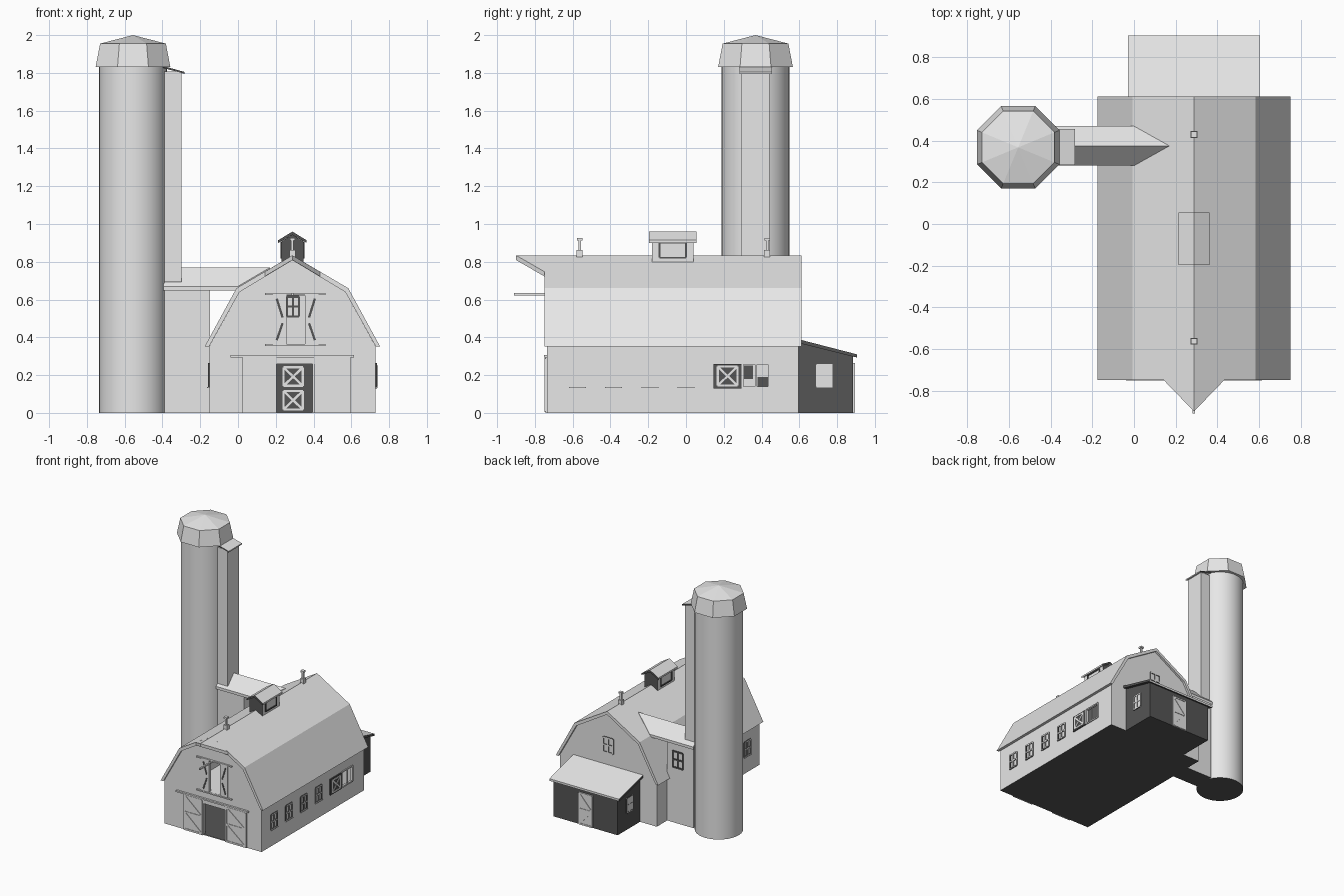
import bpy
import bmesh
import math
from mathutils import Matrix, Vector

old = bpy.data.objects.get("Cube")
if old:
    bpy.data.objects.remove(old, do_unlink=True)

def make_material(name, value):
    mat = bpy.data.materials.new(name)
    mat.diffuse_color = (value, value, value, 1)
    mat.use_nodes = True
    mat.node_tree.nodes["Principled BSDF"].inputs["Base Color"].default_value = mat.diffuse_color
    return mat

LIGHT = make_material("light grey", 0.8)
DARK = make_material("dark grey", 0.09)
CENTRE = 0.288
SILO = Vector((-0.556, 0.368, 0))

def finish(name, bm, mat=LIGHT):
    bmesh.ops.recalc_face_normals(bm, faces=bm.faces)
    mesh = bpy.data.meshes.new(name)
    bm.to_mesh(mesh)
    bm.free()
    mesh.materials.append(mat)
    obj = bpy.data.objects.new(name, mesh)
    bpy.context.collection.objects.link(obj)
    return obj

def darken(obj, rule):
    """Give the dark material to the faces that meet the rule."""
    obj.data.materials.append(DARK)
    for face in obj.data.polygons:
        face.material_index = int(rule(face))

def faces_down(face):
    return face.normal.z < -0.9

def faces_along_y(face):
    return abs(face.normal.y) > 0.9

def add_prism(bm, bottom, top):
    a = [bm.verts.new(p) for p in bottom]
    b = [bm.verts.new(p) for p in top]
    bm.faces.new(a)
    bm.faces.new(b)
    for i in range(len(a)):
        bm.faces.new((a[i - 1], a[i], b[i], b[i - 1]))

def along_y(name, profile, y0, y1, mat=LIGHT):
    bm = bmesh.new()
    add_prism(bm, [(x, y0, z) for x, z in profile], [(x, y1, z) for x, z in profile])
    return finish(name, bm, mat)

def along_x(name, profile, x0, x1, mat=LIGHT):
    bm = bmesh.new()
    add_prism(bm, [(x0, y, z) for y, z in profile], [(x1, y, z) for y, z in profile])
    return finish(name, bm, mat)

def box(name, x0, x1, y0, y1, z0, z1):
    return along_y(name, [(x0, z0), (x1, z0), (x1, z1), (x0, z1)], y0, y1)

def plane(u, normal, origin):
    """Wall frame: first axis runs along the wall, second up, third outward."""
    m = Matrix((u, (0, 0, 1), normal)).transposed().to_4x4()
    m.translation = origin
    return m

def bars(name, wall, lines, width=0.012, depth=0.007, mat=LIGHT):
    bm = bmesh.new()
    for p, q in lines:
        p, q = Vector(p), Vector(q)
        side = (q - p).orthogonal().normalized() * width / 2
        loop = [v.to_3d() for v in (p + side, q + side, q - side, p - side)]
        add_prism(bm, [wall @ v for v in loop], [wall @ (v + Vector((0, 0, depth))) for v in loop])
    return finish(name, bm, mat)

def plate(name, wall, u0, u1, v0, v1, depth=0.004, mat=LIGHT):
    v = (v0 + v1) / 2
    return bars(name, wall, [((u0, v), (u1, v))], v1 - v0, depth, mat)

def frame(u0, u1, v0, v1):
    return [((u0, v0), (u1, v0)), ((u0, v1), (u1, v1)), ((u0, v0), (u0, v1)), ((u1, v0), (u1, v1))]

def crossed(u0, u1, v0, v1):
    return frame(u0, u1, v0, v1) + [((u0, v0), (u1, v1)), ((u0, v1), (u1, v0))]

def window(name, wall, u, v, w=0.08, h=0.12, mat=LIGHT):
    """Sash bars with dark reveals."""
    lines = frame(u - w / 2, u + w / 2, v - h / 2, v + h / 2)
    lines += [((u, v - h / 2), (u, v + h / 2)), ((u - w / 2, v), (u + w / 2, v))]
    normal = wall.col[2].to_3d()
    darken(bars(name, wall, lines, mat=mat), lambda f: abs(f.normal.dot(normal)) < 0.5)

FRONT = plane((1, 0, 0), (0, -1, 0), (CENTRE, -0.735, 0))
BACK = plane((1, 0, 0), (0, 1, 0), (CENTRE, 0.595, 0))
RIGHT = plane((0, 1, 0), (1, 0, 0), (CENTRE + 0.44, 0, 0))
LEFT = plane((0, 1, 0), (-1, 0, 0), (CENTRE - 0.44, 0, 0))

# Barn body and gambrel roof
def gambrel(half):
    return [(CENTRE - x, z) for x, z in half] + [(CENTRE + x, z) for x, z in reversed(half[:-1])]

outer = gambrel([(0.464, 0.352), (0.296, 0.66), (0, 0.834)])
inner = gambrel([(0.441, 0.352), (0.28, 0.64), (0, 0.808)])
barn = along_y("barn_walls", gambrel([(0.44, 0), (0.44, 0.353), (0.28, 0.64), (0, 0.808)]),
               -0.735, 0.595)
along_y("barn_roof", outer + inner[::-1], -0.75, 0.612)

# Hollow out the two floors, the main door, the loft door and the stall opening
for room in ((-0.132, 0.708, -0.715, 0.575, 0.005, 0.34), (0.205, 0.395, -0.8, -0.7, 0.006, 0.26),
             (0.04, 0.536, -0.715, 0.4, 0.362, 0.632), (0.254, 0.354, -0.8, -0.7, 0.366, 0.622),
             (0.69, 0.8, 0.3, 0.44, 0.135, 0.26)):
    cutter = box("room_cutter", *room)
    cutter.hide_render = True
    cut = barn.modifiers.new("room", 'BOOLEAN')
    cut.operation, cut.solver, cut.object = 'DIFFERENCE', 'EXACT', cutter
    bpy.context.view_layer.objects.active = barn
    bpy.ops.object.modifier_apply(modifier=cut.name)
    bpy.data.objects.remove(cutter, do_unlink=True)
barn.data.materials.clear()
barn.data.materials.append(LIGHT)
darken(barn, lambda f: abs(f.normal.z) > 0.9 and f.center.z < 0.01)

# Pointed hay hood at the front of the ridge
bm = bmesh.new()
for s in (-1, 1):
    top = [Vector((CENTRE + s * 0.145, -0.75, 0.748)), Vector((CENTRE, -0.75, 0.834)),
           Vector((CENTRE, -0.9, 0.834))]
    add_prism(bm, [v - Vector((0, 0, 0.025)) for v in top], top)
finish("hay_hood", bm)
box("hoist_beam", CENTRE - 0.006, CENTRE + 0.006, -0.91, -0.73, 0.622, 0.635)

# Inner door and loft window on the far inside walls
INSIDE = plane((1, 0, 0), (0, -1, 0), (CENTRE, 0.575, 0))
plate("inner_door", INSIDE, -0.12, 0.14, 0.006, 0.275, mat=DARK)
for i, z in enumerate((0.018, 0.143)):
    bars(f"inner_door_brace_{i}", INSIDE, crossed(-0.047, 0.055, z, z + 0.098))
window("inner_loft_window", plane((1, 0, 0), (0, -1, 0), (CENTRE, 0.4, 0)),
       0.003, 0.563, 0.065, 0.105, DARK)

# Sliding doors on a rail
plate("door_header", FRONT, -0.085, 0.13, 0.26, 0.295, 0.006)
bars("door_rail", FRONT, [((-0.327, 0.3), (0.327, 0.3))], 0.012, 0.016)
for side, u0, u1 in (("right", -0.263, -0.085), ("left", 0.115, 0.307)):
    plate(f"sliding_door_{side}", FRONT, u0, u1, 0, 0.294, 0.009)
    a, b = u0 + 0.01, u1 - 0.01
    zigzag = [((a, 0.285), (b, 0.15)), ((a, 0.15), (b, 0.01)), ((a, 0.15), (b, 0.15))]
    bars(f"sliding_door_trim_{side}", FRONT, frame(a, b, 0.01, 0.285) + zigzag, 0.012, 0.013)

# Loft shutters and ledges
for s, side in ((-1, "right"), (1, "left")):
    mid = 0.018
    plate(f"loft_shutter_{side}", FRONT, mid + s * 0.12, mid + s * 0.05, 0.365, 0.625, 0.007)
    a, b = mid + s * 0.101, mid + s * 0.07
    bars(f"loft_shutter_brace_{side}", FRONT,
         [((a, 0.605), (b, 0.505)), ((b, 0.475), (a, 0.385))], 0.012, 0.01, DARK)
for name, z in (("loft_sill", 0.36), ("loft_rail", 0.63)):
    bars(name, FRONT, [((-0.145, z), (0.175, z))], 0.01, 0.012)

# Side windows on both long walls
for side, wall in (("left", RIGHT), ("right", LEFT)):
    for i in range(4):
        u = -0.575 + i * 0.192
        window(f"{side}_window_{i}", wall, u, 0.197)
        bars(f"{side}_window_sill_{i}", wall, [((u - 0.045, 0.135), (u + 0.045, 0.135))], 0.006, 0.011)
window("back_window", BACK, 0, 0.55, 0.09, 0.12)

# Sliding stall door, stall opening and the stalls seen through it
plate("stall_door", RIGHT, 0.145, 0.295, 0.13, 0.26, 0.009, DARK)
bars("stall_door_brace", RIGHT, crossed(0.168, 0.272, 0.145, 0.245), 0.011, 0.012)
bars("stall_frame", RIGHT, frame(0.3, 0.44, 0.135, 0.26) + [((0.37, 0.135), (0.37, 0.26))], 0.01)
STALLS = plane((0, 1, 0), (1, 0, 0), (-0.132, 0, 0))
plate("stall_rack", STALLS, 0.308, 0.355, 0.18, 0.25, mat=DARK)
plate("stall_trough", STALLS, 0.378, 0.435, 0.14, 0.19, mat=DARK)

# Lean-to shed at the back
along_x("shed_walls", [(0.59, 0), (0.885, 0), (0.885, 0.298), (0.59, 0.375)], 0, 0.58, DARK)
roof = along_x("shed_roof", [(0.595, 0.37), (0.905, 0.293), (0.905, 0.31), (0.595, 0.39)], -0.028, 0.605)
darken(roof, lambda f: abs(f.normal.x) > 0.9 or f.normal.z < -0.5)
SHED_BACK = plane((1, 0, 0), (0, 1, 0), (CENTRE, 0.885, 0))
plate("shed_door", SHED_BACK, -0.065, 0.065, 0, 0.265, 0.006)
bars("shed_door_trim", SHED_BACK, frame(-0.058, 0.058, 0.008, 0.258)
     + [((-0.058, 0.13), (0.058, z)) for z in (0.008, 0.13, 0.258)], 0.012, 0.01)
for side, x, s in (("left", 0.58, 1), ("right", 0, -1)):
    wall = plane((0, 1, 0), (s, 0, 0), (x, 0, 0))
    plate(f"shed_window_pane_{side}", wall, 0.69, 0.775, 0.135, 0.26)
    window(f"shed_window_{side}", wall, 0.7325, 0.197, 0.074, 0.114)

# Passage from the barn to the silo
passage = [(0.29, 0), (0.46, 0), (0.46, 0.66), (0.375, 0.75), (0.29, 0.66)]
darken(along_x("passage_walls", passage, -0.389, -0.149), faces_down)
bm = bmesh.new()
for y in (0.28, 0.47):
    top = [Vector((-0.395, y, 0.67)), Vector((0, y, 0.67)),
           Vector((0.17, 0.375, 0.77)), Vector((-0.395, 0.375, 0.77))]
    add_prism(bm, [v - Vector((0, 0, 0.022)) for v in top], top)
finish("passage_roof", bm)
window("passage_window", plane((1, 0, 0), (0, 1, 0), (0, 0.46, 0)), -0.25, 0.52, 0.09, 0.13, DARK)

# Silo, its faceted cap and the unloading chute
bpy.ops.mesh.primitive_cylinder_add(vertices=32, radius=0.18, depth=1.84,
                                    location=SILO + Vector((0, 0, 0.92)))
silo = bpy.context.object
silo.name = "silo"
silo.data.materials.append(LIGHT)
bpy.ops.object.shade_smooth_by_angle()
darken(silo, faces_down)

def octagon(apothem, z):
    r = apothem / math.cos(math.pi / 8)
    angles = [(i + 0.5) * math.pi / 4 for i in range(8)]
    return [SILO + Vector((r * math.cos(a), r * math.sin(a), z)) for a in angles]

bm = bmesh.new()
add_prism(bm, octagon(0.198, 1.83), octagon(0.174, 1.955))
bm.faces.ensure_lookup_table()
bmesh.ops.poke(bm, faces=[bm.faces[1]])["verts"][0].co.z = 2
finish("silo_cap", bm)
box("silo_chute", -0.389, -0.3, 0.29, 0.443, 0.692, 1.808)
darken(along_y("chute_roof", [(-0.41, 1.83), (-0.283, 1.795), (-0.283, 1.805), (-0.41, 1.84)],
               0.283, 0.455), faces_along_y)

# Cupola and ridge vents
darken(along_y("cupola_walls", gambrel([(0.058, 0.78), (0.058, 0.908), (0, 0.942)]), -0.18, 0.04),
       faces_along_y)
lid = gambrel([(0.075, 0.914), (0, 0.96)])
under = gambrel([(0.075, 0.9), (0, 0.942)])
darken(along_y("cupola_roof", lid + under[::-1], -0.197, 0.055), faces_along_y)
for s, side in ((1, "left"), (-1, "right")):
    wall = plane((0, 1, 0), (s, 0, 0), (CENTRE + s * 0.058, 0, 0))
    bars(f"cupola_louvre_{side}", wall, frame(-0.14, 0, 0.822, 0.9), 0.009, 0.006, DARK)
for i, y in enumerate((-0.563, 0.43)):
    for part, r, z0, z1 in (("base", 0.016, 0.82, 0.862), ("pipe", 0.007, 0.86, 0.915),
                            ("cap", 0.014, 0.912, 0.926)):
        box(f"vent_{part}_{i}", CENTRE - r, CENTRE + r, y - r, y + r, z0, z1)
